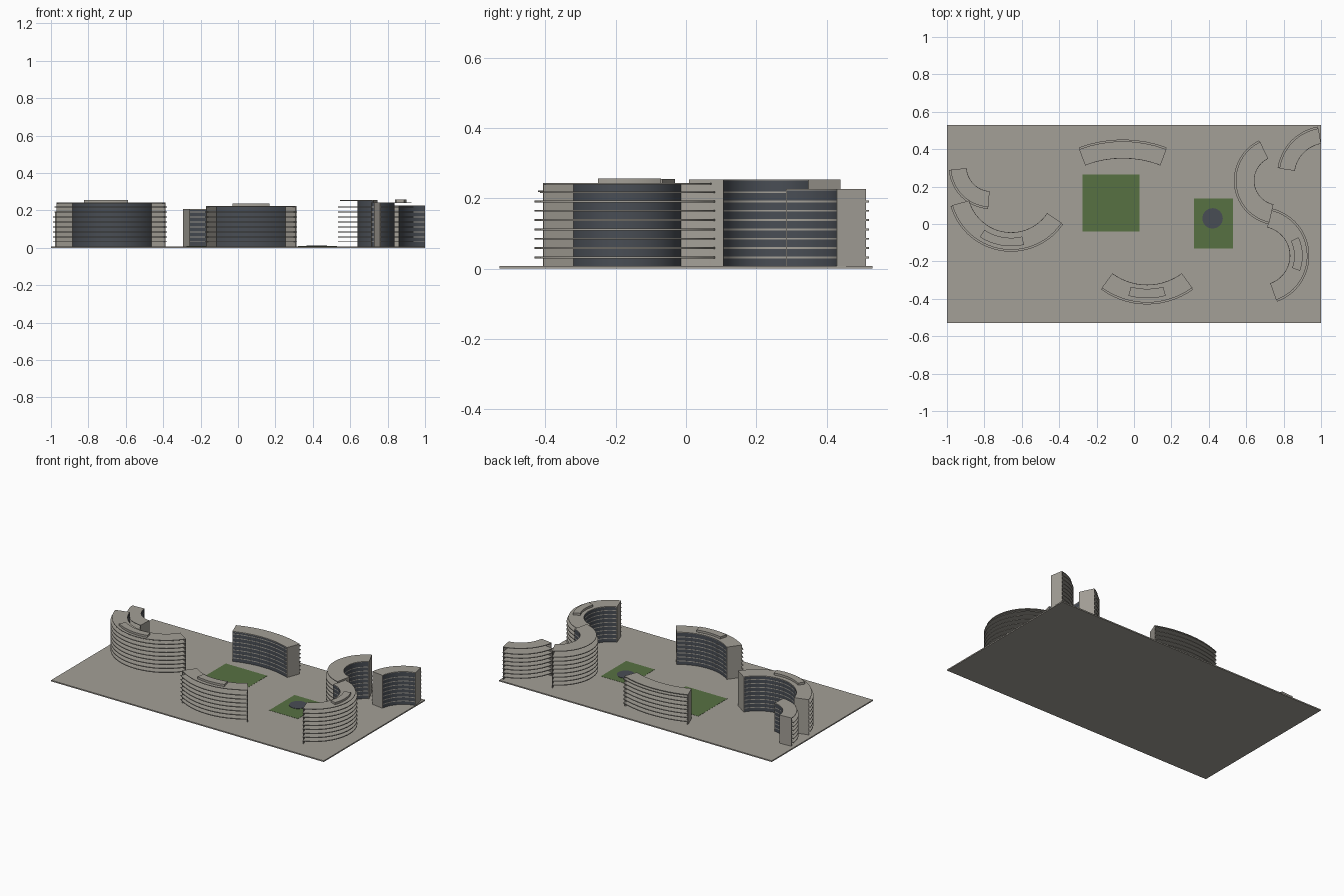
import bpy, bmesh
from math import radians, degrees, cos, sin

if "Cube" in bpy.data.objects:
    bpy.data.objects.remove(bpy.data.objects["Cube"])


def material(name, rgb):
    m = bpy.data.materials.new(name)
    m.use_nodes = True
    m.diffuse_color = (*rgb, 1)
    m.node_tree.nodes["Principled BSDF"].inputs["Base Color"].default_value = (*rgb, 1)
    return m


STONE = material("warm grey stone", (0.37, 0.35, 0.31))
GRASS = material("grass green", (0.095, 0.165, 0.055))
GLASS = material("slate glass", (0.066, 0.075, 0.09))


def add_object(name, bm, mat, smooth=False):
    bmesh.ops.recalc_face_normals(bm, faces=bm.faces)
    mesh = bpy.data.meshes.new(name)
    bm.to_mesh(mesh)
    bm.free()
    mesh.materials.append(mat)
    ob = bpy.data.objects.new(name, mesh)
    bpy.context.collection.objects.link(ob)
    if smooth:
        bpy.ops.object.select_all(action="DESELECT")
        ob.select_set(True)
        bpy.context.view_layer.objects.active = ob
        bpy.ops.object.shade_smooth_by_angle(angle=radians(30))
    return ob


def arc_block(bm, centre, r0, r1, a0, a1, z0, z1):
    """Solid curved block: a rectangular section swept through an arc."""
    n = max(1, int((a1 - a0) / 5))
    section = ((r0, z0), (r1, z0), (r1, z1), (r0, z1))
    rings = []
    for i in range(n + 1):
        a = radians(a0 + (a1 - a0) * i / n)
        rings.append([bm.verts.new((centre[0] + r * cos(a), centre[1] + r * sin(a), z))
                      for r, z in section])
    for p, q in zip(rings, rings[1:]):
        for k in range(4):
            bm.faces.new((p[k], p[k - 1], q[k - 1], q[k]))
    bm.faces.new(rings[0])
    bm.faces.new(rings[-1][::-1])


def box(name, x0, x1, y0, y1, z0, z1, mat):
    bm = bmesh.new()
    bmesh.ops.create_cube(bm, size=1)
    for v in bm.verts:
        v.co = (x1 if v.co.x > 0 else x0, y1 if v.co.y > 0 else y0, z1 if v.co.z > 0 else z0)
    return add_object(name, bm, mat)


BASE = 0.008
STOREY = 0.0265
SLAB = 0.005
LIP = 0.01


def building(name, centre, r0, r1, a0, a1, top, penthouse=None):
    # Curved glass wall on the hollow side
    bm = bmesh.new()
    arc_block(bm, centre, r0, r0 + 0.004, a0, a1, BASE, top - 0.004)
    add_object(name + "_glass_wall", bm, GLASS, True)

    # Open floor plates reaching past the roof line
    bm = bmesh.new()
    z = BASE + STOREY
    while z < top - 0.012:
        arc_block(bm, centre, r0 - 0.0006, r1, a0, a1, z - SLAB, z)
        z += STOREY
    add_object(name + "_floor_plates", bm, STONE, True)

    # Thin roof
    bm = bmesh.new()
    arc_block(bm, centre, r0, r1 - LIP, a0, a1, top - 0.004, top)
    add_object(name + "_roof", bm, STONE, True)

    # Solid end walls
    bm = bmesh.new()
    t = degrees(0.005 / r1)
    for s in (a0 - t / 2, a1 - t / 2):
        arc_block(bm, centre, r0 - 0.001, r1 - LIP, s, s + t, BASE, top)
    add_object(name + "_end_walls", bm, STONE)

    # Low rooftop block
    if penthouse:
        bm = bmesh.new()
        arc_block(bm, centre, *penthouse, top, top + 0.014)
        add_object(name + "_penthouse", bm, STONE, True)


# Ground, lawns and pond
box("ground", -1, 1, -0.53, 0.53, 0, BASE, STONE)
box("large_lawn", -0.275, 0.03, -0.04, 0.265, BASE, BASE + 0.001, GRASS)
box("small_lawn", 0.32, 0.53, -0.13, 0.135, BASE, BASE + 0.001, GRASS)
bm = bmesh.new()
arc_steps = bmesh.ops.create_cone(bm, cap_ends=True, segments=16, radius1=0.055,
                                  radius2=0.055, depth=0.003)
bmesh.ops.translate(bm, verts=bm.verts, vec=(0.42, 0.03, BASE + 0.0015))
add_object("pond", bm, GLASS)

# Seven crescent buildings
building("west_crescent", (-0.657, 0.188), 0.233, 0.336, 196, 325.6, 0.241,
         (0.262, 0.307, 237, 283))
building("west_annex", (-0.765, 0.305), 0.13, 0.225, 184, 266, 0.195)
building("north_crescent", (-0.06, -0.212), 0.563, 0.664, 69.3, 110.7, 0.207)
building("south_crescent", (0.07, -0.012), 0.313, 0.418, 234, 306, 0.222,
         (0.335, 0.385, 255, 285))
building("east_upper_crescent", (0.773, 0.232), 0.13, 0.239, 116, 257, 0.254)
building("east_lower_crescent", (0.677, -0.17), 0.156, 0.26, -70.2, 76.4, 0.243,
         (0.18, 0.225, -21, 26))
building("corner_crescent", (1.03, 0.26), 0.172, 0.265, 100.5, 171.3, 0.226)
